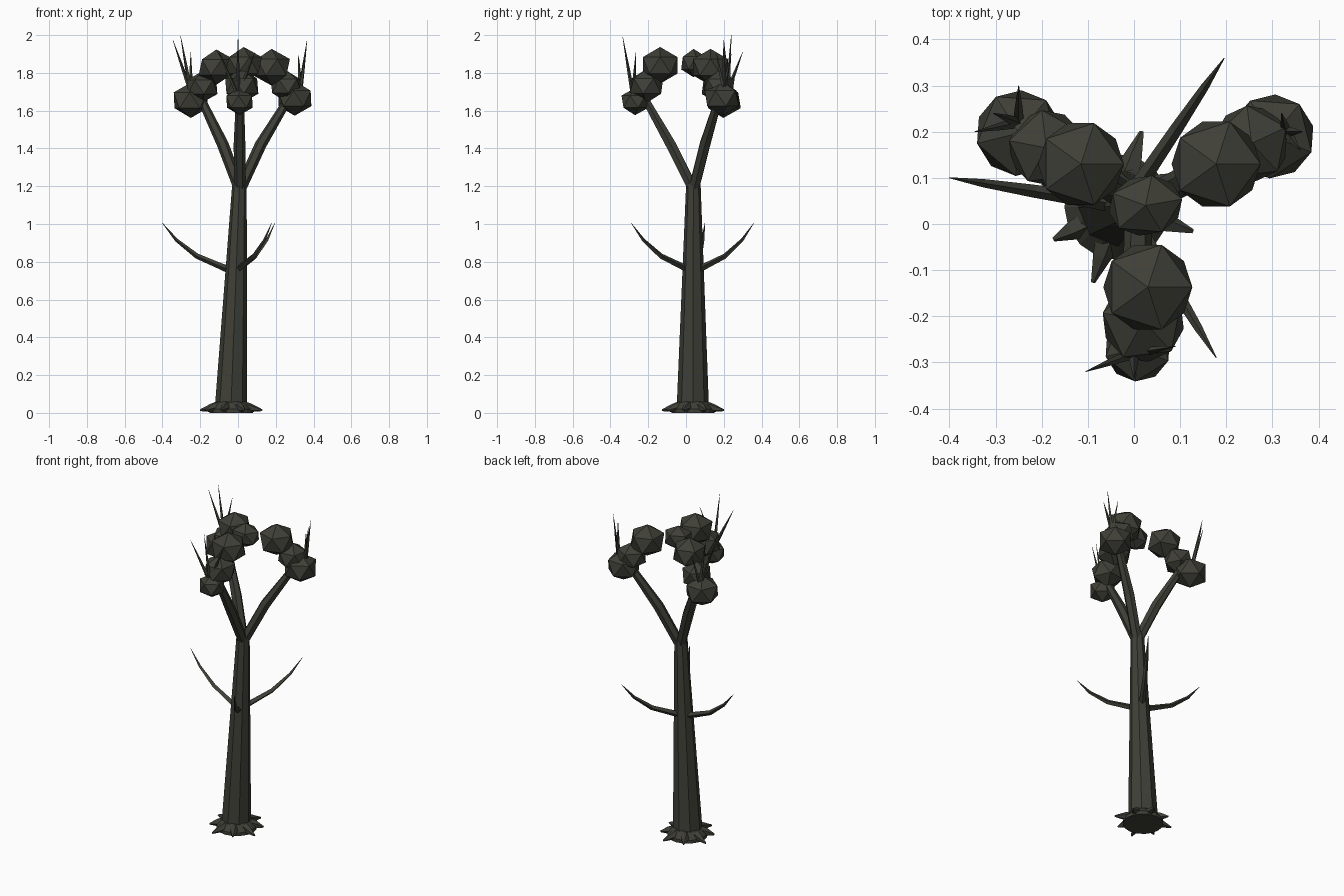
import bpy, bmesh
from math import cos, sin, pi, radians
from mathutils import Vector, Matrix

cube = bpy.data.objects.get("Cube")
if cube:
    bpy.data.objects.remove(cube)

bark = bpy.data.materials.new("dark olive bark")
bark.use_nodes = True
colour = (0.05, 0.05, 0.039, 1)
bark.diffuse_color = colour
bark.node_tree.nodes["Principled BSDF"].inputs["Base Color"].default_value = colour


def finish(name, bm):
    bmesh.ops.recalc_face_normals(bm, faces=bm.faces)
    mesh = bpy.data.meshes.new(name)
    bm.to_mesh(mesh)
    bm.free()
    mesh.materials.append(bark)
    obj = bpy.data.objects.new(name, mesh)
    bpy.context.collection.objects.link(obj)
    return obj


def limb(name, path, radii, sides, level=False):
    """Faceted tapering tube along a path; level keeps the rings horizontal."""
    bm = bmesh.new()
    pts = [Vector(p) for p in path]
    rings = []
    for i, p in enumerate(pts):
        along = pts[min(i + 1, len(pts) - 1)] - pts[max(i - 1, 0)]
        turn = Matrix() if level else along.to_track_quat('Z', 'Y').to_matrix().to_4x4()
        rings.append([bm.verts.new(p + turn @ Vector((radii[i] * cos(2 * pi * k / sides),
                                                      radii[i] * sin(2 * pi * k / sides), 0)))
                      for k in range(sides)])
    for a, b in zip(rings, rings[1:]):
        for k in range(sides):
            n = (k + 1) % sides
            bm.faces.new((a[k], a[n], b[n], b[k]))
    bm.faces.new(rings[0][::-1])
    bm.faces.new(rings[-1])
    return finish(name, bm)


def clump(name, centre, size, turn=0):
    """Twenty-sided foliage ball."""
    bm = bmesh.new()
    bmesh.ops.create_icosphere(bm, subdivisions=1, radius=1)
    place = (Matrix.Translation(centre) @ Matrix.Rotation(radians(turn), 4, 'Z')
             @ Matrix.Diagonal((*size, 1)))
    bmesh.ops.transform(bm, matrix=place, verts=bm.verts)
    return finish(name, bm)


# Leaning trunk
limb("trunk", [(-0.038, 0.036, 0.01), (0.008, 0.039, 1.22)], [0.086, 0.038], 8, level=True)

# Ring of roots, with a flat flare under the trunk
foot = Vector((-0.036, 0.037, 0))
limb("root_flare", [foot, foot + Vector((0, 0, 0.02)), foot + Vector((0, 0, 0.06))],
     [0.115, 0.115, 0.08], 16, level=True)
for i in range(8):
    a = radians(72 + 45 * i)
    out = Vector((cos(a), sin(a), 0))
    reach = 0.172 if i % 2 == 0 else 0.155
    limb(f"root_{i + 1}", [foot + out * 0.05 + Vector((0, 0, 0.038)),
                           foot + out * 0.11 + Vector((0, 0, 0.026)),
                           foot + out * reach + Vector((0, 0, 0.014))],
         [0.032, 0.023, 0.005], 5)

# Three thin twigs halfway up
for i, deg in enumerate((171, 56, -59)):
    out = Vector((cos(radians(deg)), sin(radians(deg)), 0))
    start = Vector((-0.02, 0.04, 0))
    steps = [(0.02, 0.755), (0.07, 0.775), (0.2, 0.83), (0.31, 0.915), (0.385, 1.005)]
    limb(f"twig_{i + 1}", [start + out * r + Vector((0, 0, z)) for r, z in steps],
         [0.02, 0.017, 0.014, 0.009, 0.001], 4)

# Crown arms: branch, three foliage clumps (centre, radius), spike base and tips
arms = {
    "right": ([(-0.08, 0.1, 1.42), (-0.19, 0.17, 1.65)],
              [((-0.115, 0.13, 1.83), 0.104), ((-0.19, 0.165, 1.725), 0.092),
               ((-0.25, 0.197, 1.655), 0.104)],
              (-0.25, 0.22, 1.7),
              [(-0.345, 0.2, 1.975), (-0.305, 0.24, 2.0), (-0.25, 0.3, 1.91)]),
    "left": ([(0.12, 0.1, 1.42), (0.26, 0.17, 1.65)],
             [((0.178, 0.13, 1.83), 0.108), ((0.255, 0.175, 1.73), 0.092),
              ((0.3, 0.19, 1.665), 0.102)],
             (0.33, 0.2, 1.71),
             [(0.365, 0.2, 1.97), (0.32, 0.24, 1.9), (0.36, 0.16, 1.91)]),
    "front": ([(0.008, -0.08, 1.42), (0.01, -0.21, 1.65)],
              [((0.03, -0.137, 1.84), 0.108), ((0.02, -0.21, 1.73), 0.1),
               ((0.008, -0.27, 1.648), 0.08)],
              (0.0, -0.28, 1.68),
              [(-0.105, -0.32, 1.92), (0.0, -0.335, 1.99), (0.09, -0.265, 1.91)]),
}
for side, (path, clumps, base, tips) in arms.items():
    limb(f"{side}_branch", [(0.01, 0.04, 1.18)] + path, [0.03, 0.031, 0.022], 6)
    for i, (centre, r) in enumerate(clumps):
        clump(f"{side}_foliage_{i + 1}", centre, (r, r, r * 0.9), 25 * i)
    for i, tip in enumerate(tips):
        limb(f"{side}_spike_{i + 1}", [base, Vector(base).lerp(Vector(tip), 0.45), tip],
             [0.012, 0.008, 0.0008], 4)

# Clump joining the arms at the top
clump("crown_foliage", (0.025, 0.04, 1.852), (0.09, 0.073, 0.075), 10)
